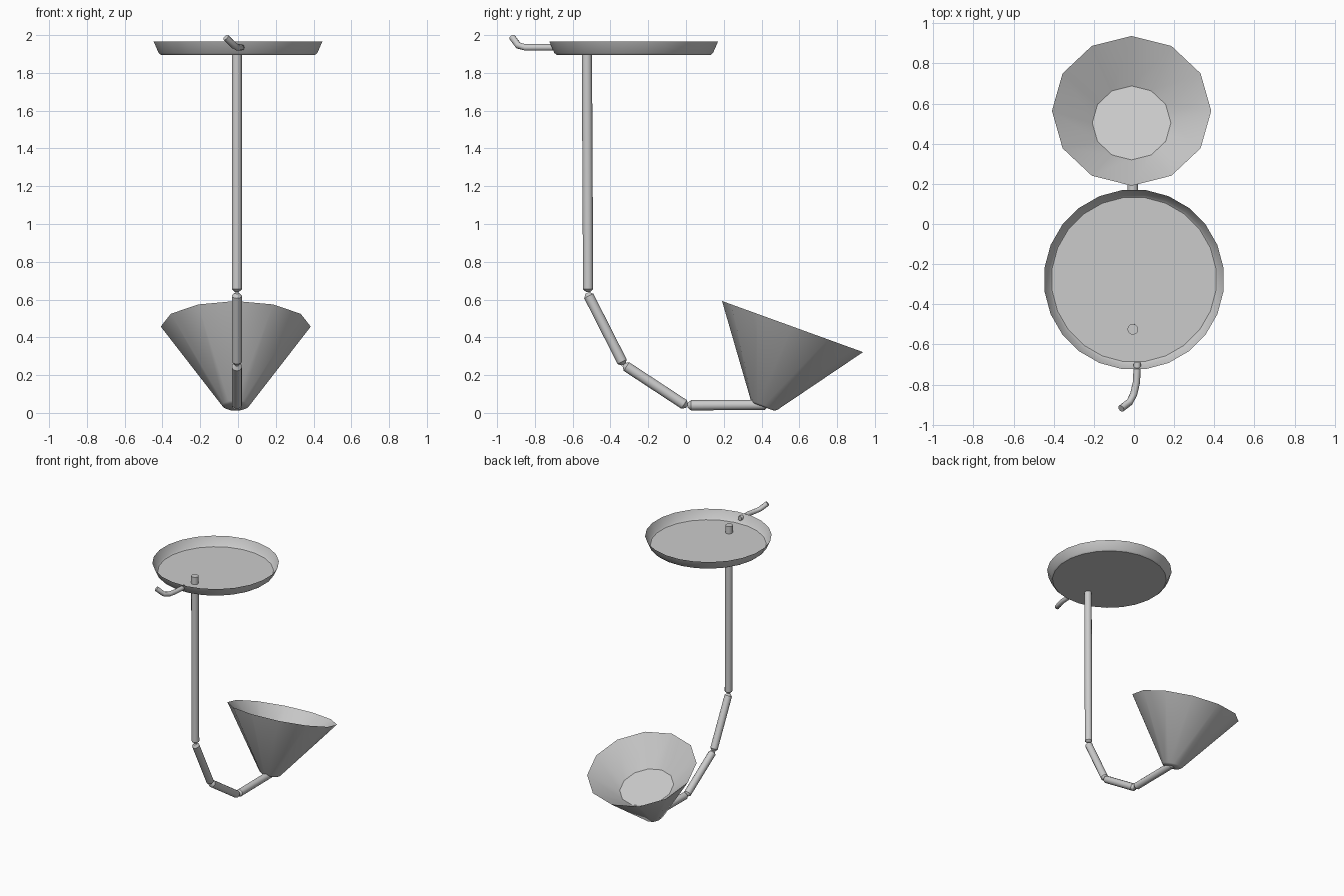
import bpy, bmesh, math
from mathutils import Vector

if "Cube" in bpy.data.objects:
    bpy.data.objects.remove(bpy.data.objects["Cube"])


def loft(name, rings, sides, cap_start=True, cap_end=True, phase=0.0, angle=40):
    """Skin round rings given as (centre, axis, radius)."""
    bm = bmesh.new()
    loops = []
    for c, axis, r in rings:
        a = Vector(axis).normalized()
        # consistent frame: u stays close to world x
        ref = Vector((1, 0, 0)) if abs(a.x) < 0.95 else Vector((0, 0, 1))
        u = (ref - a * ref.dot(a)).normalized()
        v = a.cross(u)
        loop = []
        for i in range(sides):
            t = 2 * math.pi * (i + phase) / sides
            loop.append(bm.verts.new(Vector(c) + (u * math.cos(t) + v * math.sin(t)) * r))
        loops.append(loop)
    for p, q in zip(loops, loops[1:]):
        for i in range(sides):
            j = (i + 1) % sides
            bm.faces.new((p[i], p[j], q[j], q[i]))
    if cap_start:
        bm.faces.new(loops[0][::-1])
    if cap_end:
        bm.faces.new(loops[-1])
    mesh = bpy.data.meshes.new(name)
    bm.to_mesh(mesh)
    bm.free()
    obj = bpy.data.objects.new(name, mesh)
    bpy.context.collection.objects.link(obj)
    bpy.ops.object.select_all(action='DESELECT')
    obj.select_set(True)
    bpy.context.view_layer.objects.active = obj
    bpy.ops.object.shade_smooth_by_angle(angle=math.radians(angle))
    return obj


def rod(name, a, b, r=0.027, tip=0.018):
    """Straight tube section with tapered ends."""
    a, b = Vector(a), Vector(b)
    d = (b - a).normalized()
    rings = [(a, d, r * 0.4), (a + d * tip, d, r), (b - d * tip, d, r), (b, d, r * 0.4)]
    return loft(name, rings, 12)


# shallow round tray, thin sheet
up = (0, 0, 1)
loft("tray", [((0, -0.277, z), up, r) for z, r in
              ((1.896, 0.412), (1.906, 0.424), (1.965, 0.45))],
     24, cap_end=False, phase=0.5, angle=30)

# upright stem, poking through the tray floor
X = -0.006
top, foot = Vector((X, -0.525, 1.953)), Vector((X, -0.518, 0.64))
d = (foot - top).normalized()
loft("stem", [(top, d, 0.027), (foot - d * 0.015, d, 0.027), (foot, d, 0.011)], 12)

# jointed arm leading to the cup
joints = [(-0.523, 0.635), (-0.33, 0.255), (0.005, 0.035)]
for i, (p, q) in enumerate(zip(joints, joints[1:])):
    rod(f"arm_section_{i + 1}", (X, *p), (X, *q))
rod("arm_section_3", (X, 0.008, 0.04), (X, 0.435, 0.043))

# tilted conical cup: outer wall up to the rim, then down to a raised inner floor
base, rim = Vector((-0.012, 0.41, 0.032)), Vector((-0.012, 0.564, 0.457))
axis = (rim - base).normalized()
loft("cup", [(base.lerp(rim, t), axis, r) for t, r in
             ((0.0, 0.06), (0.02, 0.074), (1.0, 0.397), (0.61, 0.196))], 12)

# bent spout at the front of the tray
path = [Vector(p) for p in ((0.017, -0.69, 1.935), (0.012, -0.79, 1.935),
                            (-0.002, -0.85, 1.935), (-0.022, -0.888, 1.945),
                            (-0.064, -0.92, 1.988))]
rings = []
for i, p in enumerate(path):
    tangent = path[min(i + 1, len(path) - 1)] - path[max(i - 1, 0)]
    rings.append((p, tangent, 0.018))
loft("spout", rings, 10)
